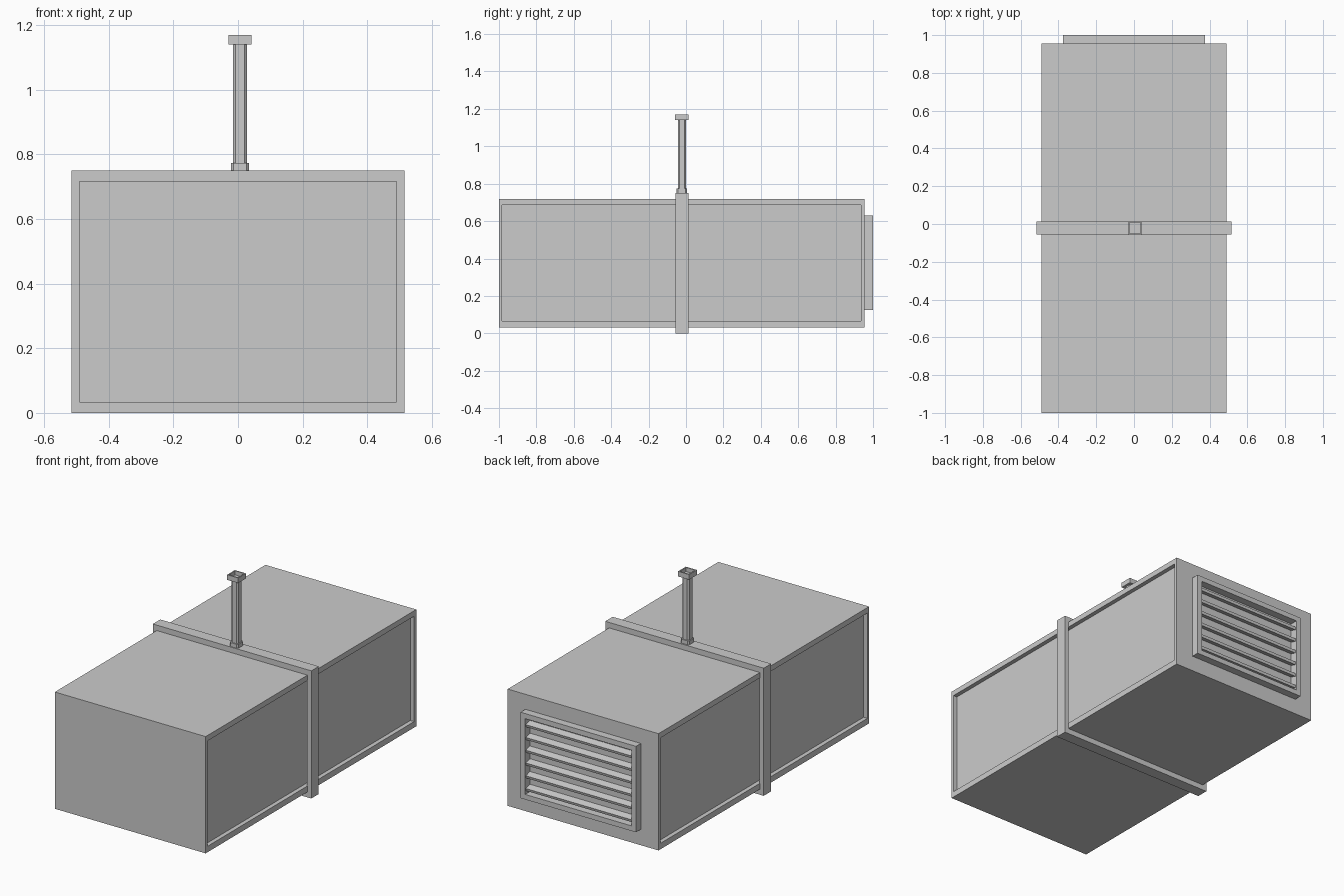
import bpy, bmesh, math
from mathutils import Vector

if "Cube" in bpy.data.objects:
    bpy.data.objects.remove(bpy.data.objects["Cube"])


def finish(name, bm):
    bmesh.ops.recalc_face_normals(bm, faces=bm.faces)
    me = bpy.data.meshes.new(name)
    bm.to_mesh(me)
    bm.free()
    ob = bpy.data.objects.new(name, me)
    bpy.context.collection.objects.link(ob)
    return ob


def box_bm(lo, hi):
    bm = bmesh.new()
    bmesh.ops.create_cube(bm, size=1)
    for v in bm.verts:
        v.co = Vector([(lo[i] + hi[i]) / 2 + v.co[i] * (hi[i] - lo[i]) for i in range(3)])
    return bm


def frame(name, outer, inner, y0, y1):
    """Rectangular ring in XZ, rectangles are (x0, x1, z0, z1), extruded along y."""
    bm = bmesh.new()
    rings = []
    for (a, b, c, d), y in ((outer, y0), (outer, y1), (inner, y1), (inner, y0)):
        rings.append([bm.verts.new((x, y, z)) for x, z in ((a, c), (b, c), (b, d), (a, d))])
    for i in range(4):
        p, q = rings[i], rings[(i + 1) % 4]
        for j in range(4):
            k = (j + 1) % 4
            bm.faces.new((p[j], p[k], q[k], q[j]))
    return finish(name, bm)


def chamfered_post(name, cx, cy, half, z0, z1, chamfer):
    bm = box_bm((cx - half, cy - half, z0), (cx + half, cy + half, z1))
    edges = [e for e in bm.edges if abs(e.verts[0].co.z - e.verts[1].co.z) > 1e-4]
    bmesh.ops.bevel(bm, geom=edges, offset=chamfer, segments=1, affect='EDGES')
    return finish(name, bm)


# Main housing with a recessed panel on each long side
bm = box_bm((-0.49, -1.0, 0.032), (0.49, 0.955, 0.718))
bm.normal_update()
for sx in (-1, 1):
    side = next(f for f in bm.faces if f.normal.x * sx > 0.9)
    bmesh.ops.inset_individual(bm, faces=[side], thickness=0.02)
    for v in side.verts:
        v.co.y = -0.985 if v.co.y < 0 else 0.935
        v.co.z = 0.067 if v.co.z < 0.37 else 0.686
    panel = bmesh.ops.extrude_discrete_faces(bm, faces=[side])["faces"][0]
    bmesh.ops.translate(bm, verts=panel.verts, vec=(-0.025 * sx, 0, 0))
    bm.normal_update()
finish("housing", bm)

# Band strapped around the middle
frame("middle_band", (-0.515, 0.515, 0.0, 0.75), (-0.488, 0.488, 0.034, 0.716), -0.055, 0.014)

# Louvred vent on the back
frame("vent_frame", (-0.375, 0.375, 0.125, 0.63), (-0.345, 0.345, 0.155, 0.60), 0.954, 1.0)
for i in range(6):
    z = 0.185 + i * 0.075
    bm = box_bm((-0.347, -0.02, -0.008), (0.347, 0.02, 0.008))
    slat = finish(f"vent_slat_{i + 1}", bm)
    slat.location = (0, 0.973, z)
    slat.rotation_euler.x = math.radians(-15)

# Hanging post: base collar, stem and open-topped cap
CX, CY = 0.006, -0.022
chamfered_post("post_collar", CX, CY, 0.028, 0.748, 0.773, 0.008)
chamfered_post("post_stem", CX, CY, 0.022, 0.75, 1.145, 0.008)
bm = box_bm((CX - 0.036, CY - 0.036, 1.14), (CX + 0.036, CY + 0.036, 1.17))
bm.normal_update()
top = next(f for f in bm.faces if f.normal.z > 0.9)
bmesh.ops.inset_individual(bm, faces=[top], thickness=0.01)
inner = bmesh.ops.extrude_discrete_faces(bm, faces=[top])["faces"][0]
bmesh.ops.translate(bm, verts=inner.verts, vec=(0, 0, -0.024))
finish("post_cap", bm)
